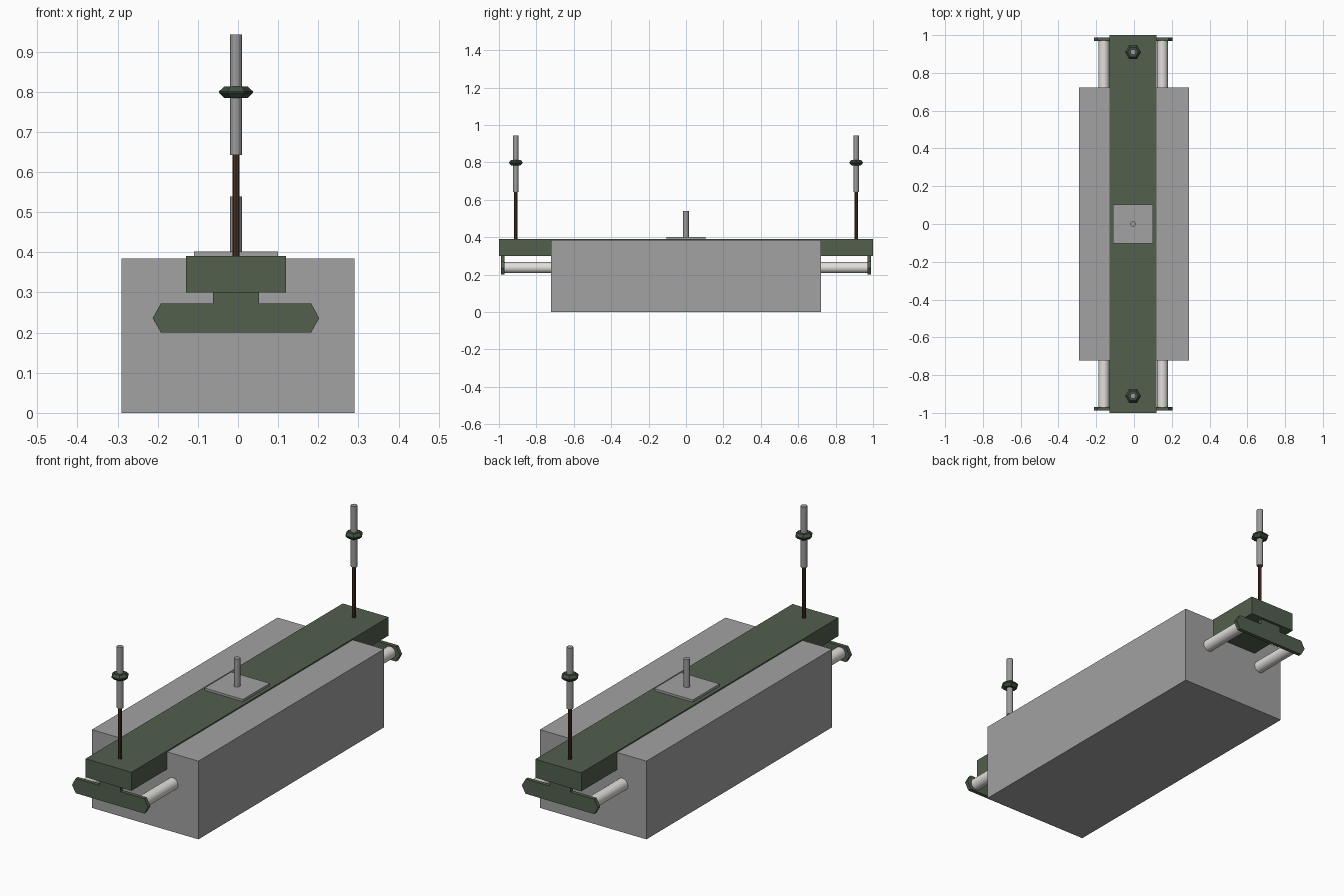
import bpy, bmesh, math

if "Cube" in bpy.data.objects:
    bpy.data.objects.remove(bpy.data.objects["Cube"])

CX = -0.005  # centre line of the beam and rods


def material(name, r, g, b):
    m = bpy.data.materials.new(name)
    m.diffuse_color = (r, g, b, 1)
    m.use_nodes = True
    m.node_tree.nodes["Principled BSDF"].inputs["Base Color"].default_value = m.diffuse_color
    return m


GREY = material("block grey", 0.36, 0.36, 0.36)
GREEN = material("dark green", 0.085, 0.115, 0.075)
WHITE = material("pale rod", 0.75, 0.74, 0.71)
STEEL = material("steel", 0.33, 0.33, 0.33)
BROWN = material("rust brown", 0.07, 0.032, 0.02)
NUT = material("nut green", 0.05, 0.075, 0.05)


def finish(name, bm, mat, smooth=False):
    bmesh.ops.recalc_face_normals(bm, faces=bm.faces)
    me = bpy.data.meshes.new(name)
    bm.to_mesh(me)
    bm.free()
    me.materials.append(mat)
    ob = bpy.data.objects.new(name, me)
    bpy.context.collection.objects.link(ob)
    if smooth:
        bpy.ops.object.select_all(action='DESELECT')
        ob.select_set(True)
        bpy.context.view_layer.objects.active = ob
        bpy.ops.object.shade_smooth_by_angle(angle=math.radians(40))
    return ob


def box(name, lo, hi, mat):
    bm = bmesh.new()
    bmesh.ops.create_cube(bm, size=1)
    for v in bm.verts:
        v.co = [(a + b) / 2 + c * (b - a) for a, b, c in zip(lo, hi, v.co)]
    return finish(name, bm, mat)


def lathe(name, base, rings, sides, mat, axis='Z', smooth=False, turn=0.0):
    """Stack of (offset, radius) rings along the z or y axis, capped at both ends."""
    bm = bmesh.new()
    loops = []
    for h, r in rings:
        loop = []
        for i in range(sides):
            a = turn + math.tau * i / sides
            u, w = r * math.cos(a), r * math.sin(a)
            off = (u, w, h) if axis == 'Z' else (u, h, w)
            loop.append(bm.verts.new([b + o for b, o in zip(base, off)]))
        loops.append(loop)
    for p, q in zip(loops, loops[1:]):
        for i in range(sides):
            j = (i + 1) % sides
            bm.faces.new((p[i], p[j], q[j], q[i]))
    bm.faces.new(loops[0])
    bm.faces.new(loops[-1])
    return finish(name, bm, mat, smooth)


def end_plate(name, y0, y1):
    half = [(0.0575, 0.30), (0.0575, 0.273), (0.187, 0.273), (0.2075, 0.236), (0.187, 0.20)]
    profile = half + [(-x, z) for x, z in reversed(half)]
    bm = bmesh.new()
    face = bm.faces.new([bm.verts.new((CX + x, y0, z)) for x, z in profile])
    ext = bmesh.ops.extrude_face_region(bm, geom=[face])
    for v in ext["geom"]:
        if isinstance(v, bmesh.types.BMVert):
            v.co.y = y1
    return finish(name, bm, GREEN)


# Main block, long beam, centre plate and pin
box("block", (-0.29, -0.722, 0), (0.29, 0.722, 0.385), GREY)
box("beam", (-0.13, -1, 0.30), (0.12, 1, 0.391), GREEN)
box("centre_plate", (-0.11, -0.104, 0.388), (0.10, 0.104, 0.402), GREY)
lathe("centre_pin", (CX, 0, 0.40), [(0, 0.015), (0.139, 0.015)], 16, STEEL, smooth=True)

for end, s in (("front", -1), ("back", 1)):
    # T-shaped end plate and the two pale side rods
    end_plate(end + "_end_plate", s * 0.97, s * 0.988)
    for side, x in (("left", -0.155), ("right", 0.155)):
        lathe(f"{end}_{side}_rod", (CX + x, 0, 0.237),
              [(s * 0.70, 0.029), (s * 0.972, 0.029)], 24, WHITE, 'Y', True)
    # Upright: brown shank, threaded steel top, hexagonal nut
    y = s * 0.91
    lathe(end + "_shank", (CX, y, 0), [(0.385, 0.0085), (0.642, 0.0085)], 8, BROWN)
    lathe(end + "_stud", (CX, y, 0), [(0.642, 0.015), (0.943, 0.015)], 12, STEEL)
    lathe(end + "_nut", (CX, y, 0.799),
          [(-0.0145, 0.029), (-0.002, 0.042), (0.002, 0.042), (0.0145, 0.029)], 6, NUT)
